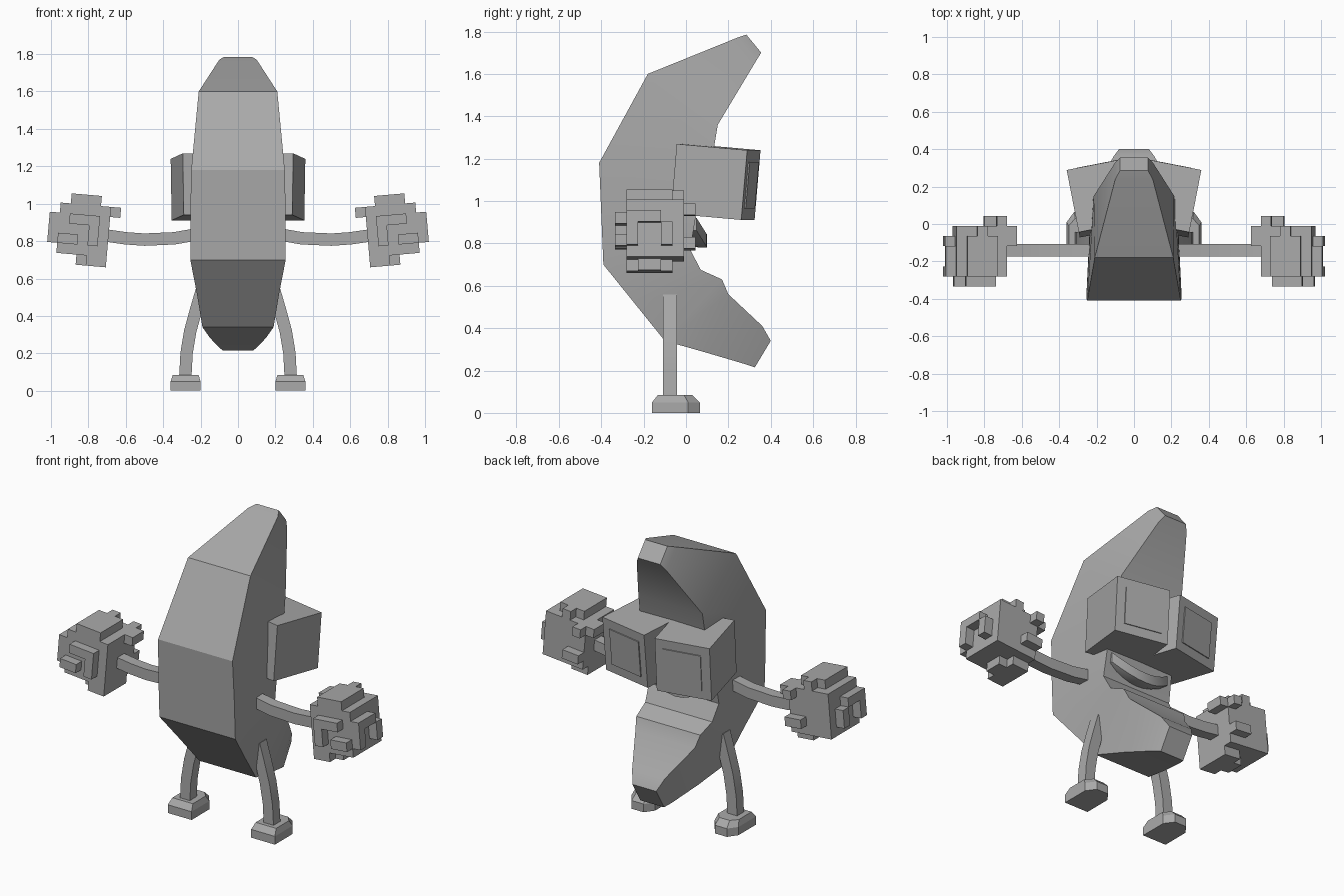
import bpy, bmesh, math
from mathutils import Vector, Matrix

cube = bpy.data.objects.get("Cube")
if cube:
    bpy.data.objects.remove(cube)

grey = bpy.data.materials.new("plain_grey")
grey.use_nodes = True
grey.diffuse_color = (0.4, 0.4, 0.4, 1)
grey.node_tree.nodes["Principled BSDF"].inputs["Base Color"].default_value = (0.4, 0.4, 0.4, 1)


def finish(name, bm, smooth=False):
    bmesh.ops.recalc_face_normals(bm, faces=bm.faces)
    mesh = bpy.data.meshes.new(name)
    bm.to_mesh(mesh)
    bm.free()
    mesh.materials.append(grey)
    obj = bpy.data.objects.new(name, mesh)
    bpy.context.collection.objects.link(obj)
    if smooth:
        bpy.ops.object.select_all(action='DESELECT')
        obj.select_set(True)
        bpy.context.view_layer.objects.active = obj
        bpy.ops.object.shade_smooth_by_angle(angle=math.radians(30))
    return obj


def loft(name, rings, smooth=False):
    """Skin a series of rings that all have the same number of points."""
    bm = bmesh.new()
    loops = [[bm.verts.new(p) for p in ring] for ring in rings]
    n = len(loops[0])
    for a, b in zip(loops, loops[1:]):
        for k in range(n):
            m = (k + 1) % n
            bm.faces.new((a[k], a[m], b[m], b[k]))
    bm.faces.new(loops[0])
    bm.faces.new(loops[-1])
    return finish(name, bm, smooth)


def add_box(bm, low, high):
    low, high = Vector(low), Vector(high)
    size = high - low
    mat = Matrix.Translation((low + high) / 2) @ Matrix.Diagonal((*size, 1))
    bmesh.ops.create_cube(bm, size=1, matrix=mat)


def limb(name, side, path, y, half):
    """Square tube through (x, z) points at a constant depth."""
    rings = []
    for k, (x, z) in enumerate(path):
        a, b = path[max(k - 1, 0)], path[min(k + 1, len(path) - 1)]
        t = Vector((b[0] - a[0], b[1] - a[1])).normalized() * half
        rings.append([(side * (x + s * t.y), y + d * half, z - s * t.x)
                      for s, d in ((-1, -1), (1, -1), (1, 1), (-1, 1))])
    return loft(name, rings, True)


# Curved body: (front y, front z, front half width, back y, back z, back half width)
stations = [
    (.285, 1.785, .075, .355, 1.7, .075),
    (.24, 1.77, .1, .33, 1.66, .1),
    (-.18, 1.6, .21, .15, 1.36, .215),
    (-.41, 1.18, .25, .12, 1.18, .22),
    (-.4, .94, .255, .05, .95, .23),
    (-.39, .7, .255, .02, .77, .235),
    (-.245, .52, .22, .07, .675, .225),
    (-.1, .34, .19, .17, .63, .215),
    (.1, .283, .15, .2, .56, .2),
    (.28, .23, .1, .36, .41, .11),
    (.325, .215, .08, .4, .34, .08),
]
loft("body", [[(-w, y, z), (w, y, z), (v, b, c), (-v, b, c)]
              for y, z, w, b, c, v in stations], True)

# Mouth: a bowed slab below the eyes
mouth = []
for k in range(9):
    u = k / 4 - 1
    z = .78 + .08 * u * u
    y = .1 - .05 * u * u
    mouth.append([(.2 * u, -.05, z + .03), (.2 * u, y - .04, z),
                  (.2 * u, y, z), (.2 * u, y, z + .06), (.2 * u, -.05, z + .09)])
loft("mouth", mouth, True)

# Voxel hand blocks on a unit grid: low corner, high corner
hand_blocks = [
    ((0, 0, 0), (5, 5, 5)),
    ((1, 0, 5), (4, 4, 6)),        # top
    ((2, 4, 5), (3, 5, 6)),
    ((1, -1, 1), (2, 0, 4)),       # front
    ((2, -1, 3), (4, 0, 4)),
    ((3, -1, 1), (5, 0, 2)),
    ((0, 5, 1), (2, 6, 2)),        # back
    ((0, 5, 4), (1, 6, 5)),
    ((-1, 3, 4), (0, 5, 5)),       # inner
    ((0, 0, -1), (2, 4, 0)),       # bottom
    ((2, 1, -1), (3, 3, 0)),
    ((5, 0, 1), (6, 1, 4)),        # outer
    ((5, 1, 3), (6, 3, 4)),
    ((5, 3, 1), (6, 4, 3)),
]

for side, word in ((1, "left"), (-1, "right")):
    mirror = Matrix.Diagonal((side, 1, 1, 1))

    # Arm and leg
    limb(word + "_arm", side, [(.2, .84), (.34, .815), (.5, .808), (.6, .815), (.74, .835)], -.14, .033)
    limb(word + "_leg", side, [(.19, .55), (.225, .43), (.255, .32), (.275, .2), (.283, .05)], -.075, .033)

    # Foot with clipped toe corners and a bevelled top
    plan = [(-.08, -.16), (.08, -.16), (.08, .01), (.04, .065), (-.04, .065), (-.08, .01)]
    rings = []
    for z, s in ((0, 1), (.05, 1), (.085, .72)):
        rings.append([(side * (.28 + x * (s + 1) / 2), -.06 + (y + .06) * s, z) for x, y in plan])
    loft(word + "_foot", rings)

    # Hand
    bm = bmesh.new()
    for low, high in hand_blocks:
        add_box(bm, low, high)
    place = (mirror @ Matrix.Translation((.825, -.145, .86)) @ Matrix.Rotation(math.radians(-5), 4, 'Y')
             @ Matrix.Scale(.054, 4) @ Matrix.Translation((-2.5, -2.5, -2.5)))
    bmesh.ops.transform(bm, matrix=place, verts=bm.verts)
    finish(word + "_hand", bm)

    # Eye box turned outward and tilted down, with a thin pupil plate
    place = (mirror @ Matrix.Translation((.163, .14, 1.09)) @ Matrix.Rotation(math.radians(-11), 4, 'Z')
             @ Matrix.Rotation(math.radians(-5), 4, 'X'))
    for part, low, high in (("eye", (-.165, -.17, -.165), (.165, .17, .165)),
                            ("pupil", (-.12, .16, -.11), (.11, .176, .11))):
        bm = bmesh.new()
        add_box(bm, low, high)
        bmesh.ops.transform(bm, matrix=place, verts=bm.verts)
        finish(word + "_" + part, bm)
